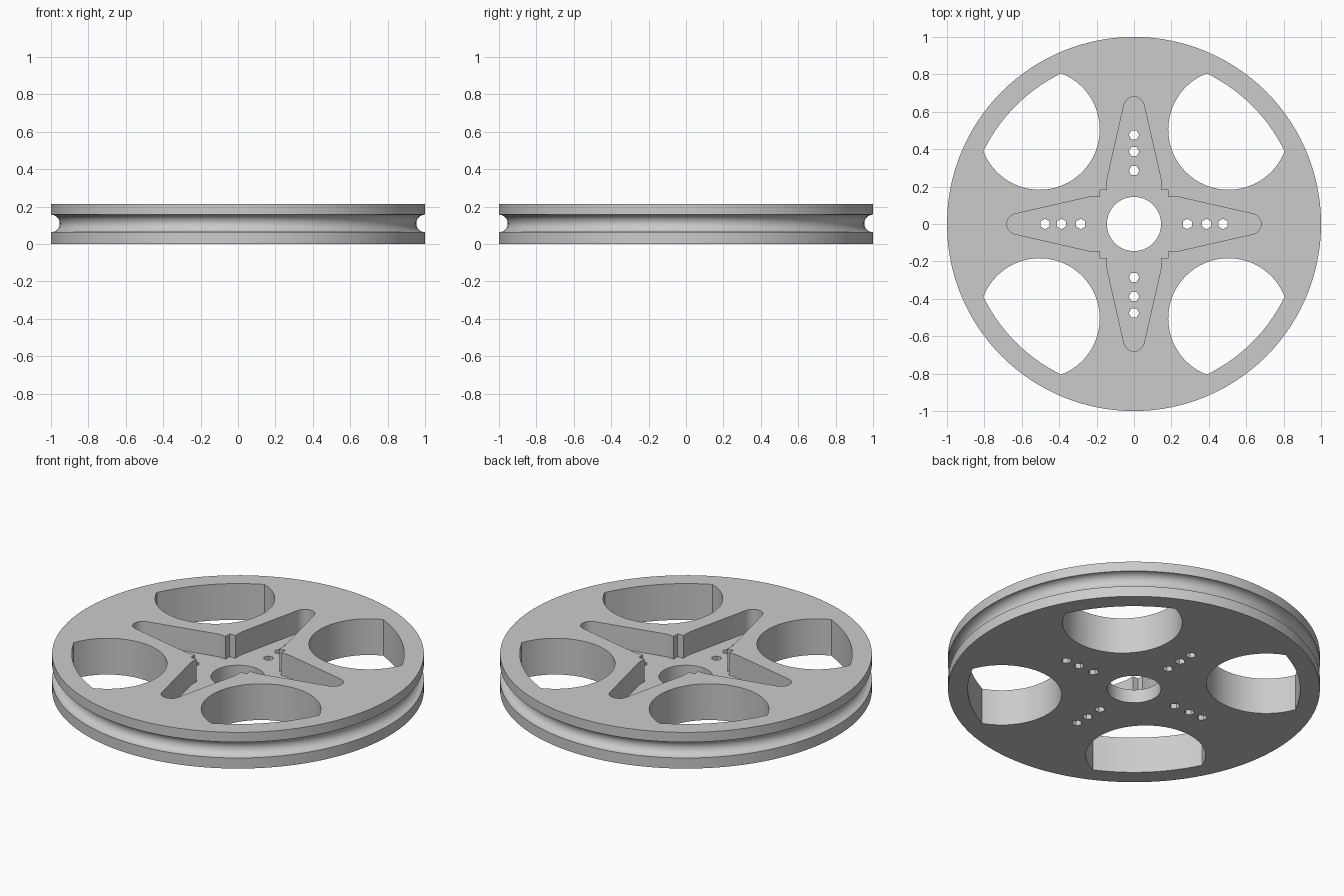
import bpy, bmesh
from math import sin, cos, pi, radians, atan2, hypot

HEIGHT = 0.215
FLOOR = 0.08            # floor of the cross recess
GROOVE_Z, GROOVE_R = 0.11, 0.047

old = bpy.data.objects.get("Cube")
if old:
    bpy.data.objects.remove(old, do_unlink=True)

grey = bpy.data.materials.new("light_grey")
grey.use_nodes = True
tone = (0.6, 0.6, 0.6, 1)
grey.diffuse_color = tone
grey.node_tree.nodes["Principled BSDF"].inputs["Base Color"].default_value = tone


def arc(cx, cy, r, start, end, steps):
    return [(cx + r * cos(start + (end - start) * i / steps),
             cy + r * sin(start + (end - start) * i / steps)) for i in range(steps + 1)]


def turn(points, angle):
    c, s = cos(angle), sin(angle)
    return [(x * c - y * s, x * s + y * c) for x, y in points]


def new_object(name, bm):
    bmesh.ops.recalc_face_normals(bm, faces=bm.faces)
    mesh = bpy.data.meshes.new(name)
    bm.to_mesh(mesh)
    bm.free()
    obj = bpy.data.objects.new(name, mesh)
    bpy.context.collection.objects.link(obj)
    mesh.materials.append(grey)
    return obj


def prisms(name, outlines, z0, z1):
    """One object made of upright prisms."""
    bm = bmesh.new()
    for outline in outlines:
        face = bm.faces.new([bm.verts.new((x, y, z0)) for x, y in outline])
        top = bmesh.ops.extrude_face_region(bm, geom=[face])["geom"]
        verts = [v for v in top if isinstance(v, bmesh.types.BMVert)]
        bmesh.ops.translate(bm, verts=verts, vec=(0, 0, z1 - z0))
    return new_object(name, bm)


# Wheel body: a turned profile with a round rope groove in the rim
groove = arc(1, GROOVE_Z, GROOVE_R, 1.5 * pi, 0.5 * pi, 16)
profile = [(1, 0)] + groove + [(1, HEIGHT)]
SEGMENTS = 128
bm = bmesh.new()
rings = [[bm.verts.new((r * cos(2 * pi * i / SEGMENTS), r * sin(2 * pi * i / SEGMENTS), z))
          for i in range(SEGMENTS)] for r, z in profile]
for low, high in zip(rings, rings[1:]):
    for i in range(SEGMENTS):
        j = (i + 1) % SEGMENTS
        bm.faces.new((low[i], low[j], high[j], high[i]))
bm.faces.new(rings[0])
bm.faces.new(rings[-1])
wheel = new_object("pulley_wheel", bm)

# Lightening window: a circle trimmed by a larger circle around the axle
WX, WR, TRIM = 0.505, 0.322, 0.894
corner = atan2(0.805, 0.39)
near = atan2(0.805 - WX, 0.39 - WX)
window = arc(WX, WX, WR, near, 2.5 * pi - near, 40)
window += arc(0, 0, TRIM, pi / 2 - corner, corner, 16)[1:-1]

# Small six-sided holes along one arm
holes = [arc(0, y, 0.028, 0, 2 * pi, 6)[:-1] for y in (0.285, 0.388, 0.476)]

# One arm of the cross recess, from its right side to the next square corner
arm = [(0.145, 0.182), (0.145, 0.235)]
arm += arc(0, 0.625, 0.055, radians(13), radians(167), 14)
arm += [(-0.145, 0.235), (-0.145, 0.182), (-0.182, 0.182)]

quarters = [k * pi / 2 for k in range(4)]
through = [arc(0, 0, 0.145, 0, 2 * pi, 48)[:-1]]
cross = []
for a in quarters:
    through.append(turn(window, a))
    through += [turn(h, a) for h in holes]
    cross += turn(arm, a)

cutters = [prisms("recess_cutter", [cross], FLOOR, HEIGHT + 0.1),
           prisms("through_cutter", through, -0.1, HEIGHT + 0.2)]

# Cut the wheel and drop the helpers
bpy.context.view_layer.objects.active = wheel
for cutter in cutters:
    mod = wheel.modifiers.new(cutter.name, 'BOOLEAN')
    mod.operation = 'DIFFERENCE'
    mod.solver = 'EXACT'
    mod.object = cutter
    cutter.hide_render = True
    bpy.ops.object.modifier_apply(modifier=mod.name)
for cutter in cutters:
    bpy.data.objects.remove(cutter, do_unlink=True)

bpy.ops.object.select_all(action='DESELECT')
wheel.select_set(True)
bpy.ops.object.shade_smooth_by_angle(angle=radians(30))
